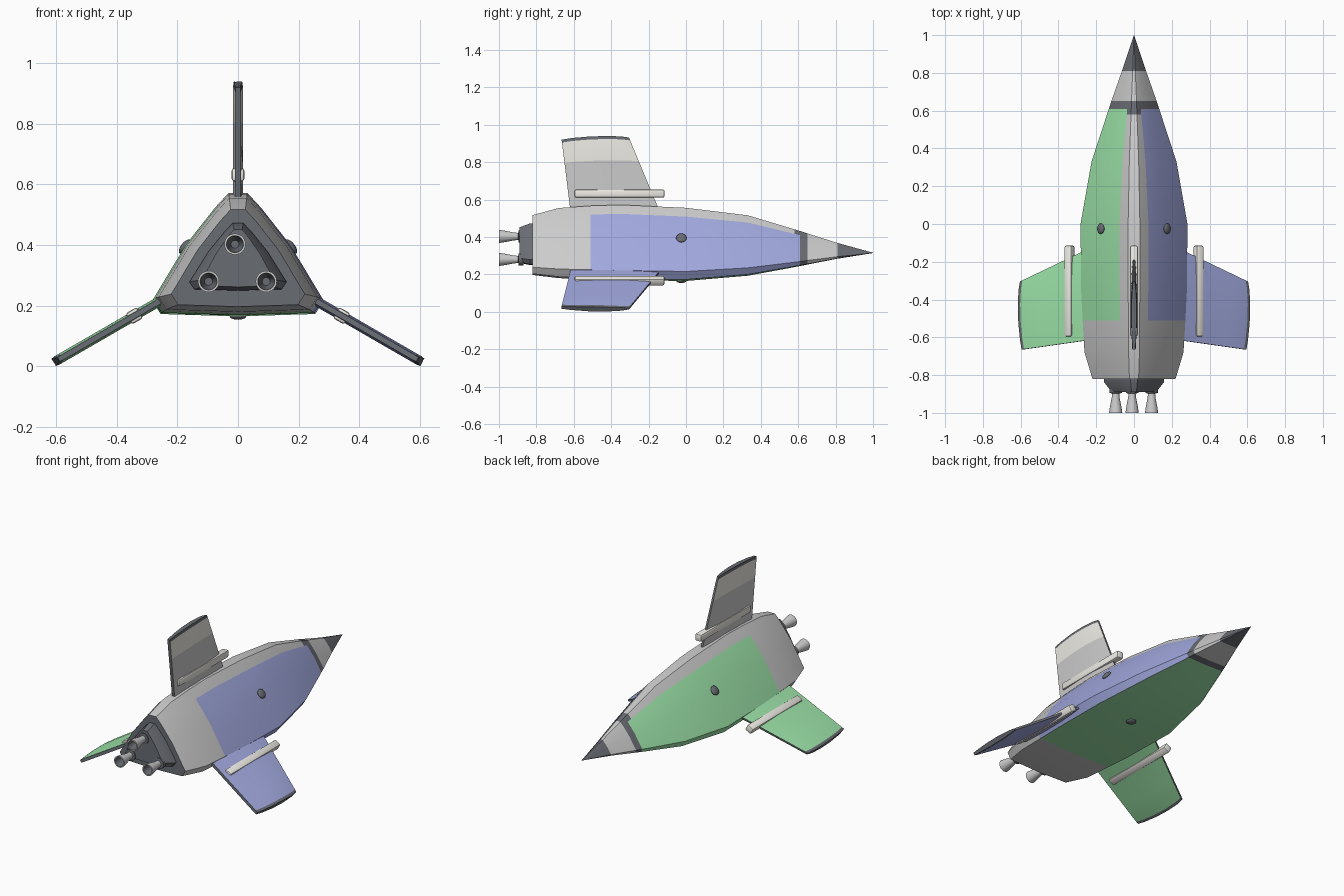
import bpy, bmesh
from math import sin, cos, pi, radians
from mathutils import Matrix, Vector

if "Cube" in bpy.data.objects:
    bpy.data.objects.remove(bpy.data.objects["Cube"])


def mat(name, r, g, b):
    m = bpy.data.materials.new(name)
    m.diffuse_color = (r, g, b, 1)
    m.use_nodes = True
    m.node_tree.nodes["Principled BSDF"].inputs["Base Color"].default_value = m.diffuse_color
    return m


GREY = mat("grey", 0.72, 0.72, 0.72)
DARK = mat("dark", 0.14, 0.15, 0.17)
BLUE = mat("blue", 0.36, 0.40, 0.74)
GREEN = mat("green", 0.34, 0.78, 0.40)
CREAM = mat("cream", 0.85, 0.83, 0.78)
MATS = [GREY, DARK, BLUE, GREEN, CREAM]
G, D, B, N, C = range(5)


def finish(name, bm, angle=30, matrix=None):
    bmesh.ops.recalc_face_normals(bm, faces=bm.faces)
    me = bpy.data.meshes.new(name)
    bm.to_mesh(me)
    bm.free()
    for m in MATS:
        me.materials.append(m)
    ob = bpy.data.objects.new(name, me)
    bpy.context.collection.objects.link(ob)
    if matrix:
        ob.matrix_world = matrix
    bpy.ops.object.select_all(action='DESELECT')
    ob.select_set(True)
    bpy.context.view_layer.objects.active = ob
    bpy.ops.object.shade_smooth_by_angle(angle=radians(angle))
    return ob


def loft(bm, rings, pick, caps=(None, None)):
    """Join rings of points; pick(ring, side) gives the material."""
    vs = [[bm.verts.new(p) for p in r] for r in rings]
    n = len(vs[0])
    for i in range(len(vs) - 1):
        for j in range(n):
            k = (j + 1) % n
            f = bm.faces.new((vs[i][j], vs[i][k], vs[i + 1][k], vs[i + 1][j]))
            f.material_index = pick(i, j)
    for ring, m in ((vs[0], caps[0]), (vs[-1], caps[1])):
        if m is not None:
            bm.faces.new(ring).material_index = m


# Rounded triangle section: x in half widths, z from bottom 0 to top 1
half = [(0.11, 1), (0.27, 0.88), (0.61, 0.58), (1, 0.13), (0.9, 0.02)]
SECTION = half + [(0, 0)] + [(-x, z) for x, z in reversed(half)]


def section(y, w, zb, zt):
    return [(x * w, y, zb + z * (zt - zb)) for x, z in SECTION]


# Hull: y, half width, bottom z, top z
stations = [(-0.82, 0.22, 0.197, 0.517), (-0.68, 0.262, 0.18, 0.555),
            (-0.51, 0.272, 0.174, 0.567), (-0.35, 0.28, 0.169, 0.572),
            (0, 0.283, 0.165, 0.556), (0.33, 0.225, 0.193, 0.516),
            (0.58, 0.143, 0.239, 0.441), (0.61, 0.133, 0.245, 0.432),
            (0.65, 0.12, 0.253, 0.419), (0.81, 0.064, 0.284, 0.368),
            (1.0, 0.001, 0.314, 0.316)]


def hull_colour(i, j):
    strip = j in (0, 9, 10)
    if i in (7, 9) or (i == 6 and strip):
        return D
    if i < 2 or i == 8 or strip:
        return G
    return B if j < 4 else N


bm = bmesh.new()
loft(bm, [section(*s) for s in stations], hull_colour, (D, D))
finish("hull", bm)

# Engine mount
bm = bmesh.new()
loft(bm, [section(-0.815, 0.16, 0.25, 0.472), section(-0.835, 0.16, 0.25, 0.472),
          section(-0.89, 0.118, 0.262, 0.452)], lambda i, j: D, (D, D))
finish("engine_mount", bm)


# Engine nozzles with dark collars
def circle(r, y, n=24):
    return [(r * cos(2 * pi * k / n), y, r * sin(2 * pi * k / n)) for k in range(n)]


bell = [(0.033, -0.87), (0.033, -0.895), (0.019, -0.897), (0.021, -0.92),
        (0.03, -0.965), (0.035, -1.0), (0.028, -1.0), (0.024, -0.965), (0.013, -0.92)]
for k, (x, z) in enumerate([(-0.01, 0.403), (-0.097, 0.28), (0.093, 0.28)]):
    bm = bmesh.new()
    loft(bm, [circle(*p) for p in bell],
         lambda i, j: D if i < 2 or i > 5 else G, (D, D))
    finish(f"nozzle_{k + 1}", bm, 35, Matrix.Translation((x, 0, z)))

# Round ports, one on each hull face
for name, pos, normal in (("port_right", (0.176, -0.025, 0.395), (0.8, 0, 0.6)),
                          ("port_left", (-0.176, -0.025, 0.395), (-0.8, 0, 0.6)),
                          ("port_bottom", (0, -0.025, 0.166), (0, 0, -1))):
    bm = bmesh.new()
    bmesh.ops.create_uvsphere(bm, u_segments=20, v_segments=10, radius=1)
    for f in bm.faces:
        f.material_index = D
    rot = Vector(normal).to_track_quat('Z', 'Y').to_matrix().to_4x4()
    finish(name, bm, 40, Matrix.Translation(pos) @ rot @ Matrix.Diagonal((0.028, 0.028, 0.012, 1)))

# Fins: lens-shaped chord from trailing to leading edge, built along local z
chord = [(0, 0.009, 0.38), (0.15, 0.012, 0.389), (0.4, 0.016, 0.397),
         (0.65, 0.016, 0.4), (0.88, 0.011, 0.398), (1, 0.006, 0.392)]


def fin(name, matrix, colour, tip):
    rings = []
    for v in (-0.12, 0, 0.675, 0.96, 1):
        ring = []
        thin = 0.85 if v == 1 else 1
        for side in (1, -1):
            for u, t, top in (chord if side == 1 else chord[::-1]):
                back, lead = -0.618 - 0.047 * v, -0.142 - 0.163 * v
                ring.append((side * t * thin, back + u * (lead - back), v * top))
        rings.append(ring)
    bm = bmesh.new()
    loft(bm, rings, lambda i, j: D if j in (5, 11) or i == 3 else (tip if i == 2 else colour), (D, D))
    finish(name, bm, 30, matrix)


# Rail clasped around each fin
def rail(name, matrix):
    bm = bmesh.new()
    bmesh.ops.create_cube(bm, size=1, matrix=Matrix.Translation((0, -0.355, 0.092))
                          @ Matrix.Diagonal((0.042, 0.48, 0.044, 1)))
    bmesh.ops.bevel(bm, geom=bm.edges[:], offset=0.009, segments=2, affect='EDGES', profile=0.5)
    for f in bm.faces:
        f.material_index = C
    finish(name, bm, 40, matrix)


for side, x, z, turn, colour, tip in (("top", 0, 0.54, 0, G, C),
                                      ("right", 0.262, 0.213, 120, B, B),
                                      ("left", -0.262, 0.213, -120, N, N)):
    m = Matrix.Translation((x, 0, z)) @ Matrix.Rotation(radians(turn), 4, 'Y')
    fin(f"{side}_fin", m, colour, tip)
    rail(f"{side}_rail", m)
